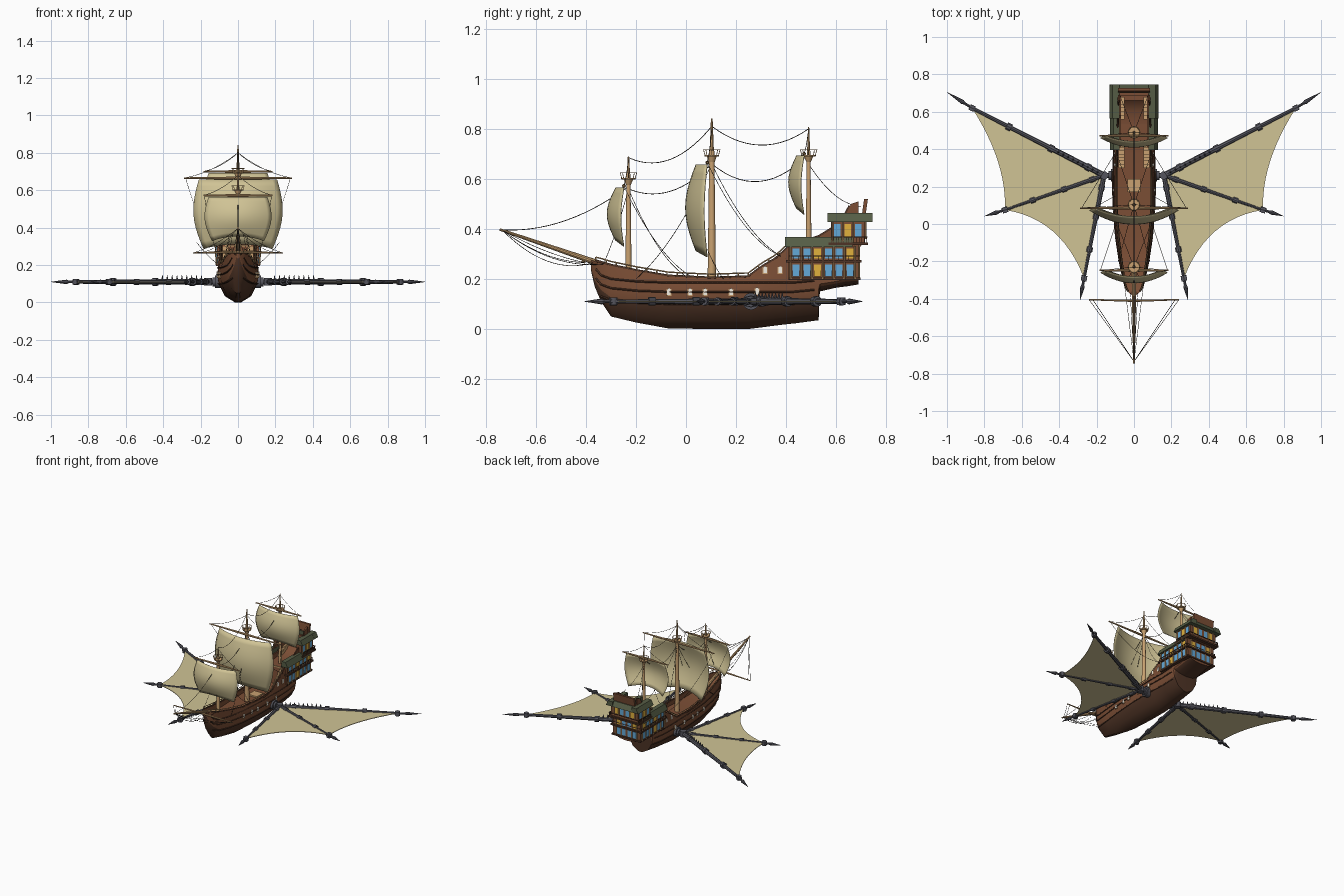
import bpy, bmesh, math
from mathutils import Vector as V, Matrix

if "Cube" in bpy.data.objects:
    bpy.data.objects.remove(bpy.data.objects["Cube"])

def mat(name, h):
    m = bpy.data.materials.new(name)
    m.diffuse_color = [(int(h[i:i+2], 16) / 255) ** 2.2 for i in (0, 2, 4)] + [1]
    m.use_nodes = True
    m.node_tree.nodes["Principled BSDF"].inputs["Base Color"].default_value = m.diffuse_color
    return m
BROWN, DARK, TAN = mat("brown wood", "7a4f38"), mat("dark wood", "50372a"), mat("tan wood", "c8a070")
SAIL, GREEN, IRON = mat("canvas", "cfc294"), mat("green roof", "565d47"), mat("iron", "56565e")
BLUE, GOLD, PALE, ROPE = mat("blue glass", "64a8d8"), mat("gold glass", "e0b040"), mat("pale", "f4f0e4"), mat("rope", "3a342e")

def finish(bm, name, *mats, mirror=False, smooth=True, solid=0):
    bmesh.ops.recalc_face_normals(bm, faces=bm.faces)
    me = bpy.data.meshes.new(name)
    bm.to_mesh(me); bm.free()
    for m in mats: me.materials.append(m)
    o = bpy.data.objects.new(name, me)
    bpy.context.collection.objects.link(o)
    if smooth:
        bpy.ops.object.select_all(action='DESELECT')
        o.select_set(True); bpy.context.view_layer.objects.active = o
        bpy.ops.object.shade_smooth_by_angle(angle=math.radians(35))
    if solid:
        s = o.modifiers.new("thickness", 'SOLIDIFY'); s.thickness = solid; s.offset = 0
    if mirror: o.modifiers.new("mirror", 'MIRROR')
    return o

def rod(bm, a, b, r1, r2=None, n=8):
    a, b = V(a), V(b); d = b - a
    M = Matrix.Translation((a + b) / 2) @ d.to_track_quat('Z', 'Y').to_matrix().to_4x4()
    bmesh.ops.create_cone(bm, cap_ends=True, segments=n, radius1=r1, radius2=r1 if r2 is None else r2, depth=d.length, matrix=M)

def box(bm, x0, x1, y0, y1, z0, z1):
    M = Matrix.Translation(((x0+x1)/2, (y0+y1)/2, (z0+z1)/2)) @ Matrix.Diagonal((x1-x0, y1-y0, z1-z0, 1))
    return bmesh.ops.create_cube(bm, size=1, matrix=M)['verts']

def tubes(name, paths, r, m, mirror=True):
    cu = bpy.data.curves.new(name, 'CURVE'); cu.dimensions = '3D'
    cu.bevel_depth = r; cu.bevel_resolution = 0
    cu.materials.append(m)
    for p in paths:
        for s in ((1, -1) if mirror else (1,)):
            sp = cu.splines.new('POLY'); sp.points.add(len(p) - 1)
            for q, c in zip(sp.points, p): q.co = (c[0] * s, c[1], c[2], 1)
    o = bpy.data.objects.new(name, cu); bpy.context.collection.objects.link(o)

def sag(a, b, s, n=14):
    a, b = V(a), V(b)
    return [a.lerp(b, i/n) - V((0, 0, 4*s*(i/n)*(1-i/n))) for i in range(n + 1)]

# Hull stations: y, keel z, breadth z, sheer z, deck z, half breadth, half sheer width
ST = [(-.38,.235,.25,.276,.262,.008,.012), (-.365,.17,.21,.271,.245,.022,.03), (-.34,.11,.18,.265,.22,.04,.045),
      (-.30,.05,.165,.253,.21,.055,.055), (-.2,.026,.155,.232,.19,.076,.07), (-.07,.002,.15,.21,.175,.096,.088),
      (.1,0,.15,.202,.172,.11,.1), (.25,0,.15,.207,.172,.112,.1), (.3,.006,.15,.245,.172,.11,.1),
      (.36,.014,.15,.28,.172,.108,.098), (.42,.021,.15,.335,.175,.106,.096), (.425,.021,.15,.335,.3,.106,.096),
      (.53,.035,.16,.367,.3,.1,.093), (.535,.15,.18,.37,.3,.098,.092), (.6,.165,.19,.41,.31,.095,.09),
      (.64,.17,.2,.46,.33,.093,.088), (.66,.173,.2,.5,.35,.092,.087), (.69,.178,.2,.51,.35,.09,.085)]

def section(s):
    y, zk, zb, zs, zd, w, ws = s; h = zb - zk
    return [(.14*w, zk), (.62*w, zk+.22*h), (.92*w, zk+.66*h), (w, zb), ((w+ws)/2+.001, (zb+zs)/2), (ws, zs), (.87*ws, zs), (.87*ws, zd)]

def station(y):
    for a, b in zip(ST, ST[1:]):
        if a[0] <= y <= b[0]:
            t = (y - a[0]) / (b[0] - a[0])
            return [p + (q - p) * t for p, q in zip(a, b)]

def hull_x(y, z):
    p = section(station(y))[:6]
    for (x0, z0), (x1, z1) in zip(p, p[1:]):
        if z0 <= z <= z1: return x0 + (x1 - x0) * (z - z0) / (z1 - z0)
    return p[0][0] if z < p[0][1] else p[-1][0]

bm = bmesh.new(); rings = []
for s in ST:
    p = section(s)
    rings.append([bm.verts.new((x, s[0], z)) for x, z in p] + [bm.verts.new((-x, s[0], z)) for x, z in reversed(p)])
for a, b in zip(rings, rings[1:]):
    for j in range(16):
        k = (j + 1) % 16
        f = bm.faces.new((a[j], a[k], b[k], b[j]))
        f.material_index = 1 if j in (0, 1, 13, 14, 15) else 0
bm.faces.new(rings[0]); bm.faces.new(rings[-1])
finish(bm, "hull", BROWN, DARK)

# Transom board, raked aft
bm = bmesh.new()
for v in box(bm, -.085, .085, .685, .7, .33, .52):
    if v.co.z > .5: v.co.y += .027
finish(bm, "transom", BROWN, smooth=False)

# Wales, rails and rail posts
ys = [-.36 + i * .0203 for i in range(51)]
wales = []
for off in (-.05, -.002, .035):
    wales.append([(hull_x(y, z) + .002, y, z) for y in ys if y < .53 for z in [station(y)[2] + off] if z > station(y)[1]])
tubes("wales", wales, .004, DARK)
tubes("sheer_rail", [[(station(y)[6] * .94, y, station(y)[3] + .002) for y in ys]], .0055, DARK)
tubes("hand_rail", [[(station(y)[6] * .94, y, station(y)[3] + .017) for y in ys if y < .42]], .0028, TAN)
bm = bmesh.new()
for y in ys[:38:2]:
    s = station(y); rod(bm, (s[6]*.94, y, s[3]), (s[6]*.94, y, s[3]+.017), .0028, n=6)
finish(bm, "rail_posts", TAN, mirror=True)

# Gun ports: frame and pale pane
bf, bp = bmesh.new(), bmesh.new()
for y, z in [(-.068,.147), (.016,.147), (.076,.147), (.18,.147), (.284,.15), (.316,.235), (.376,.235)]:
    x = hull_x(y, z)
    box(bf, x-.01, x+.003, y-.01, y+.01, z-.015, z+.012)
    box(bp, x-.01, x+.005, y-.007, y+.007, z-.012, z+.009)
    rod(bp, (x-.01, y, z+.009), (x+.005, y, z+.009), .007, n=12)
finish(bf, "port_frames", TAN, mirror=True, smooth=False)
finish(bp, "port_panes", PALE, mirror=True, smooth=False)

# Stern galleries: walls, ledges, columns, windows
bm = bmesh.new()
for v in box(bm, .07, .114, .41, .69, .2, .335):
    if v.co.z < .25 and v.co.x > .1: v.co.x -= .004
box(bm, .07, .11, .58, .715, .34, .435)
box(bm, -.11, .11, .688, .715, .34, .435)
finish(bm, "gallery_walls", BROWN, mirror=True, smooth=False)
bm = bmesh.new()
for z, y0, y1, x1 in ((.195,.41,.69,.118), (.265,.40,.693,.125), (.335,.57,.72,.125)):
    box(bm, .07, x1, y0, y1, z, z+.011)
    box(bm, -.1, x1, .685, y1+.008, z, z+.011)
for z, y0, y1, x1 in ((.29,.41,.69,.123), (.365,.58,.722,.122)):
    box(bm, x1-.003, x1, y0, y1, z, z+.004)
    box(bm, -x1, x1, y1, y1+.004, z, z+.004)
    for i in range(15):
        y = y0 + (y1 - y0) * i / 14
        box(bm, x1-.003, x1, y-.001, y+.001, z-.02, z)
finish(bm, "gallery_ledges", DARK, mirror=True, smooth=False)
blue, gold, cols = bmesh.new(), bmesh.new(), bmesh.new()
for i in range(6):
    y = .44 + i * .043
    box(blue if i != 2 else gold, .1, .117, y-.014, y+.014, .21, .258)
    box(gold if i in (2, 5) else blue, .1, .117, y-.014, y+.014, .282, .322)
for i in range(7):
    y = .418 + i * .043
    rod(cols, (.117, y, .2), (.119, y, .332), .004)
for i in range(3):
    y = .605 + i * .042
    box(gold if i == 1 else blue, .1, .113, y-.013, y+.013, .37, .42)
    rod(cols, (.115, y-.021, .345), (.115, y-.021, .432), .0035)
for i in range(2):
    x = .022 + i * .042
    for z0, z1, y in ((.21,.258,.692), (.282,.322,.692), (.37,.42,.717)):
        box(gold if (i and z0 > .25) else blue, x-.014, x+.014, y-.02, y, z0, z1)
        rod(cols, (x+.021, y, z0-.01), (x+.021, y, z1+.012), .0035)
finish(blue, "blue_windows", BLUE, mirror=True, smooth=False)
finish(gold, "gold_windows", GOLD, mirror=True, smooth=False)
finish(cols, "gallery_columns", TAN, mirror=True)
bm = bmesh.new()
for y0, y1, z0, z1, x1 in ((.395,.665,.328,.368,.128), (.565,.745,.428,.463,.132)):
    for v in box(bm, .078, x1, y0, y1, z0, z1):
        if v.co.z > (z0+z1)/2 and v.co.x > .1: v.co.x -= .018
for v in box(bm, -.132, .132, .7, .745, .428, .463):
    if v.co.z > .45:
        v.co.x *= .87
        if v.co.y > .72: v.co.y -= .02
finish(bm, "gallery_roofs", GREEN, mirror=True, smooth=False)

# Deck fittings: stairs, hatch, quarterdeck beam
bm = bmesh.new()
for i in range(7): box(bm, .05, .082, .3 + i*.018, .425, .172 + i*.018, .19 + i*.018)
for i in range(5): box(bm, .05, .075, .56 + i*.02, .68, .3, .32 + i*.012)
box(bm, 0, .085, .418, .428, .3, .308)
box(bm, 0, .035, .17, .24, .17, .182)
finish(bm, "stairs_and_hatch", TAN, mirror=True, smooth=False)

# Masts with tops, yards, sails
def rig(name, y, zb, zt, r, znest, zy, yard, sw, h, depth):
    bm = bmesh.new()
    rod(bm, (0, y, zb), (0, y, znest), r, r*.6, 12)
    rod(bm, (0, y, znest), (0, y, zt), r*.5, r*.2, 10)
    rod(bm, (0, y, znest-.045), (0, y, znest-.02), r*.7, .02, 12)
    rod(bm, (0, y, znest-.022), (0, y, znest-.016), .028, .03, 16)
    for i in range(8):
        c, s = math.cos(i*math.pi/4), math.sin(i*math.pi/4)
        rod(bm, (c*.027, y+s*.027, znest-.018), (c*.033, y+s*.033, znest+.004), .0015, n=5)
        c2, s2 = math.cos((i+1)*math.pi/4), math.sin((i+1)*math.pi/4)
        rod(bm, (c*.033, y+s*.033, znest+.004), (c2*.033, y+s2*.033, znest+.004), .002, n=5)
    for s in (1, -1): rod(bm, (0, y-.018, zy), (s*yard, y-.018, zy), .008, .004)
    finish(bm, name + "_mast", TAN)
    bm = bmesh.new(); n, k = 16, 10; g = []
    for j in range(k + 1):
        v = j / k; b = math.sin(math.pi * v); row = []
        for i in range(n + 1):
            u = 2 * i / n - 1
            w = sw * (.87 - .1 * v + .17 * b)
            row.append(bm.verts.new((u*w, y - .018 - depth*(1-u*u)*(.6+.4*b) - .012*b, zy - .008 - h*v + .025*v*(1-u*u))))
        g.append(row)
    for j in range(k):
        for i in range(n): bm.faces.new((g[j][i], g[j][i+1], g[j+1][i+1], g[j+1][i]))
    finish(bm, name + "_sail", SAIL, solid=.003)
rig("fore", -.23, .19, .69, .013, .62, .572, .185, .18, .235, .055)
rig("main", .103, .17, .842, .017, .712, .665, .29, .24, .37, .075)
rig("mizzen", .49, .3, .808, .012, .712, .7, .185, .18, .235, .05)

# Bowsprit and its yard
bm = bmesh.new()
rod(bm, (0, -.24, .225), (0, -.745, .398), .014, .005, 10)
for s in (1, -1): rod(bm, (0, -.41, .27), (s*.24, -.405, .265), .007, .003)
finish(bm, "bowsprit", TAN)

# Rigging
tip = (0, -.735, .396)
tubes("stays", [sag(tip, (0,-.23,.57), .05), sag((0,-.23,.685), (0,.103,.81), .07), sag((0,.103,.81), (0,.49,.8), .07),
                sag((0,-.23,.56), (0,.103,.66), .06), sag((0,.103,.66), (0,.49,.7), .09)], .0015, ROPE, False)
tubes("shrouds", [sag((0,.103,.66), (.085,-.2,.2), .05), sag((0,.103,.66), (.1,.4,.28), .06), sag((0,-.23,.56), (.09,.0,.21), .05),
                  sag((0,.49,.66), (.08,.7,.49), .04), sag((0,-.23,.56), (.05,-.33,.26), .02), sag(tip, (.24,-.405,.265), .015),
                  sag(tip, (.22,-.405,.265), .03), sag(tip, (.05,-.33,.26), .045), sag(tip, (.02,-.37,.265), .06),
                  sag((0,.103,.8), (.28,.085,.667), .02), sag((0,-.23,.68), (.18,-.248,.574), .015), sag((0,.49,.8), (.18,.472,.702), .015),
                  sag((.28,.085,.665), (.1,.38,.29), .06), sag((.18,-.248,.57), (.09,.02,.21), .05), sag((.22,.085,.32), (.1,.15,.2), .01)],
      .0012, ROPE)

# Wings: flat membrane between three spars
Z = .11
root, e1, e2, e3 = V((.16,.26,Z)), V((.866,.62,Z)), V((.69,.075,Z)), V((.267,-.29,Z))
def arc(a, b, c, n=12):
    return [a*(1-t)**2 + c*2*t*(1-t) + b*t*t for t in (i/n for i in range(n))]
bm = bmesh.new()
edge = arc(e1, e2, V((.68,.33,Z))) + arc(e2, e3, V((.39,.03,Z))) + [e3]
hub, vs = bm.verts.new(root), [bm.verts.new(p) for p in edge]
for a, b in zip(vs, vs[1:]): bm.faces.new((hub, a, b))
finish(bm, "wing_membrane", SAIL, mirror=True, smooth=False, solid=.004)

bm = bmesh.new()
for e, t, r in ((e1, V((1.0,.705,Z)), .016), (e2, V((.8,.042,Z)), .012), (e3, V((.288,-.405,Z)), .013)):
    rod(bm, root, root.lerp(e, .4), r, r*.9)
    rod(bm, root.lerp(e, .4), e, r*.85, r*.6)
    d = (e - root).normalized(); dt = (t - e).normalized()
    for f in (.12, .4, .72):
        c = root.lerp(e, f); rod(bm, c - d*.014, c + d*.014, r*1.3, n=10)
    rod(bm, e - d*.015, e + d*.015, .016, n=10)
    rod(bm, e - V((0,0,.015)), e + V((0,0,.015)), .017, n=12)
    m = e.lerp(t, .3)
    rod(bm, e, m, .007); rod(bm, m, m + dt*.012, .007, .012); rod(bm, m + dt*.012, t, .012, .001)
finish(bm, "wing_spars", IRON, mirror=True)

bm = bmesh.new()
for i in range(9):
    p = root.lerp(e1, .05 + i * .037)
    rod(bm, p, p + V((0, 0, .036)), .009, .001, 6)
finish(bm, "wing_spikes", IRON, mirror=True)

# Wing pivots on the hull side
bm = bmesh.new()
rod(bm, (.09, .26, Z), (.122, .26, Z), .034, n=20)
rod(bm, (.12, .26, Z), (.135, .26, Z), .024, n=16)
rod(bm, (.13, .26, Z), (.16, .26, Z), .014, n=12)
rod(bm, root - V((0,0,.02)), root + V((0,0,.02)), .022, n=16)
finish(bm, "wing_pivots", IRON, mirror=True)
